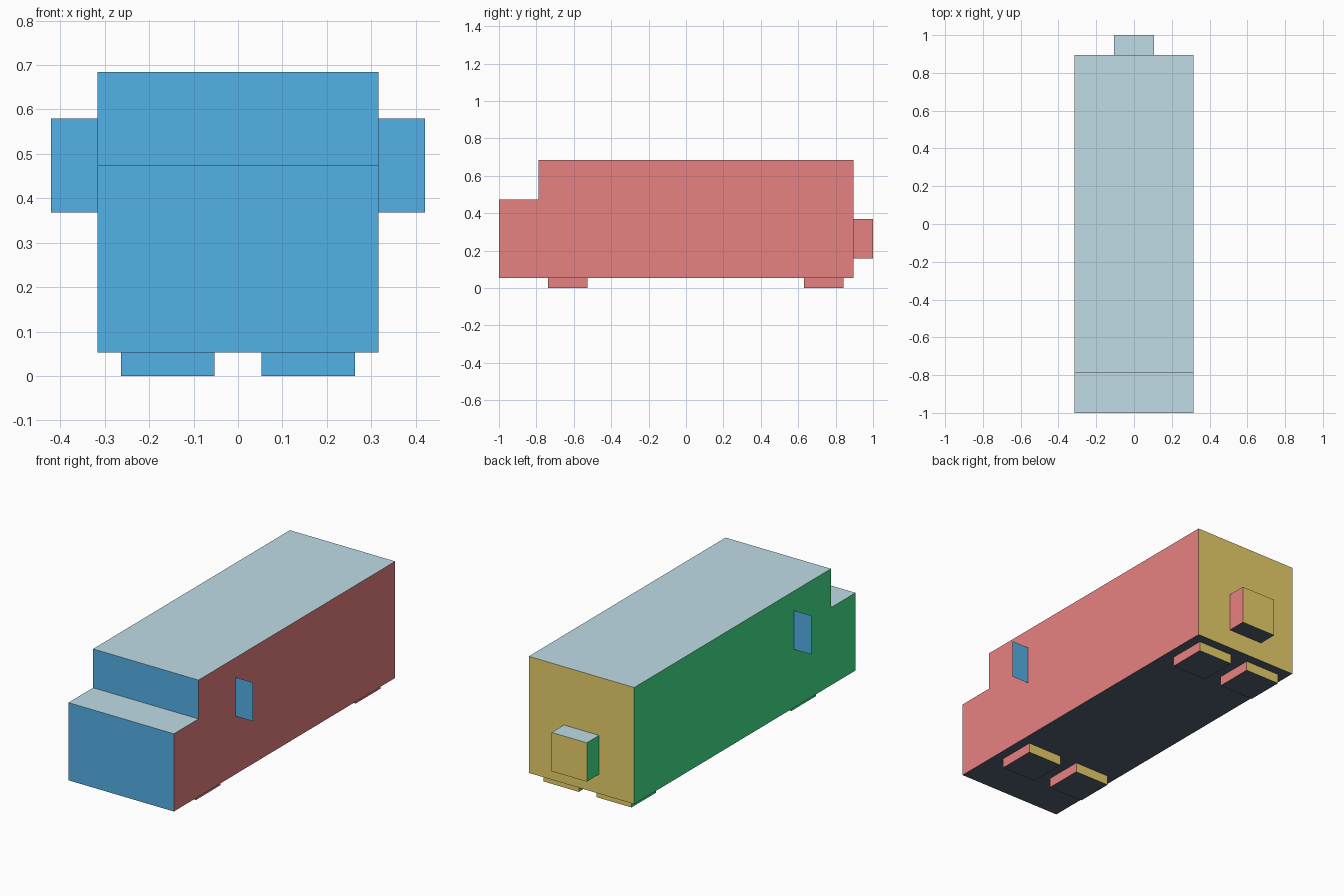
import bpy, bmesh

if "Cube" in bpy.data.objects:
    bpy.data.objects.remove(bpy.data.objects["Cube"])

U = 2 / 19  # one block unit


def material(name, rgb):
    m = bpy.data.materials.new(name)
    m.diffuse_color = (*rgb, 1)
    m.use_nodes = True
    m.node_tree.nodes["Principled BSDF"].inputs["Base Color"].default_value = m.diffuse_color
    return m


# one flat colour per facing direction
MATS = [
    material("front_blue", (0.10, 0.50, 0.91)),
    material("back_yellow", (0.92, 0.72, 0.166)),
    material("right_red", (0.90, 0.245, 0.245)),
    material("left_green", (0.058, 0.83, 0.28)),
    material("top_pale_blue", (0.56, 0.76, 0.85)),
    material("bottom_slate", (0.087, 0.12, 0.175)),
]


def facing(n):
    if abs(n.y) > 0.5:
        return 0 if n.y < 0 else 1
    if abs(n.x) > 0.5:
        return 2 if n.x > 0 else 3
    return 4 if n.z > 0 else 5


def finish(name, bm):
    for f in bm.faces:
        f.normal_update()
        f.material_index = facing(f.normal)
    me = bpy.data.meshes.new(name)
    bm.to_mesh(me)
    bm.free()
    for m in MATS:
        me.materials.append(m)
    ob = bpy.data.objects.new(name, me)
    bpy.context.collection.objects.link(ob)
    return ob


def extrude_profile(name, profile, x0, x1):
    """Extrude a (y, z) outline in block units from x0 to x1."""
    bm = bmesh.new()
    face = bm.faces.new([bm.verts.new((x0 * U, y * U, z * U)) for y, z in profile])
    ext = bmesh.ops.extrude_face_region(bm, geom=[face])
    verts = [v for v in ext["geom"] if isinstance(v, bmesh.types.BMVert)]
    bmesh.ops.translate(bm, verts=verts, vec=((x1 - x0) * U, 0, 0))
    bmesh.ops.recalc_face_normals(bm, faces=bm.faces[:])
    return finish(name, bm)


def box(name, x, y, z):
    return extrude_profile(
        name, [(y[0], z[0]), (y[1], z[0]), (y[1], z[1]), (y[0], z[1])], *x)


# stepped body with the low snout at the front
extrude_profile("body", [(-9.5, 0.5), (8.5, 0.5), (8.5, 6.5),
                         (-7.5, 6.5), (-7.5, 4.5), (-9.5, 4.5)], -3, 3)

# tail stub
box("tail", (-1, 1), (8.5, 9.5), (1.5, 3.5))

for side, s in (("right", 1), ("left", -1)):
    # short feet
    for end, y in (("front", -7), ("back", 6)):
        box(f"{end}_{side}_foot", sorted((s * 0.5, s * 2.5)), (y, y + 2), (0, 0.5))
    # paper-thin ears facing forward
    a, b = sorted((s * 3, s * 4))
    bm = bmesh.new()
    bm.faces.new([bm.verts.new((x * U, -4.5 * U, z * U))
                  for x, z in ((a, 3.5), (b, 3.5), (b, 5.5), (a, 5.5))])
    finish(f"{side}_ear", bm)
